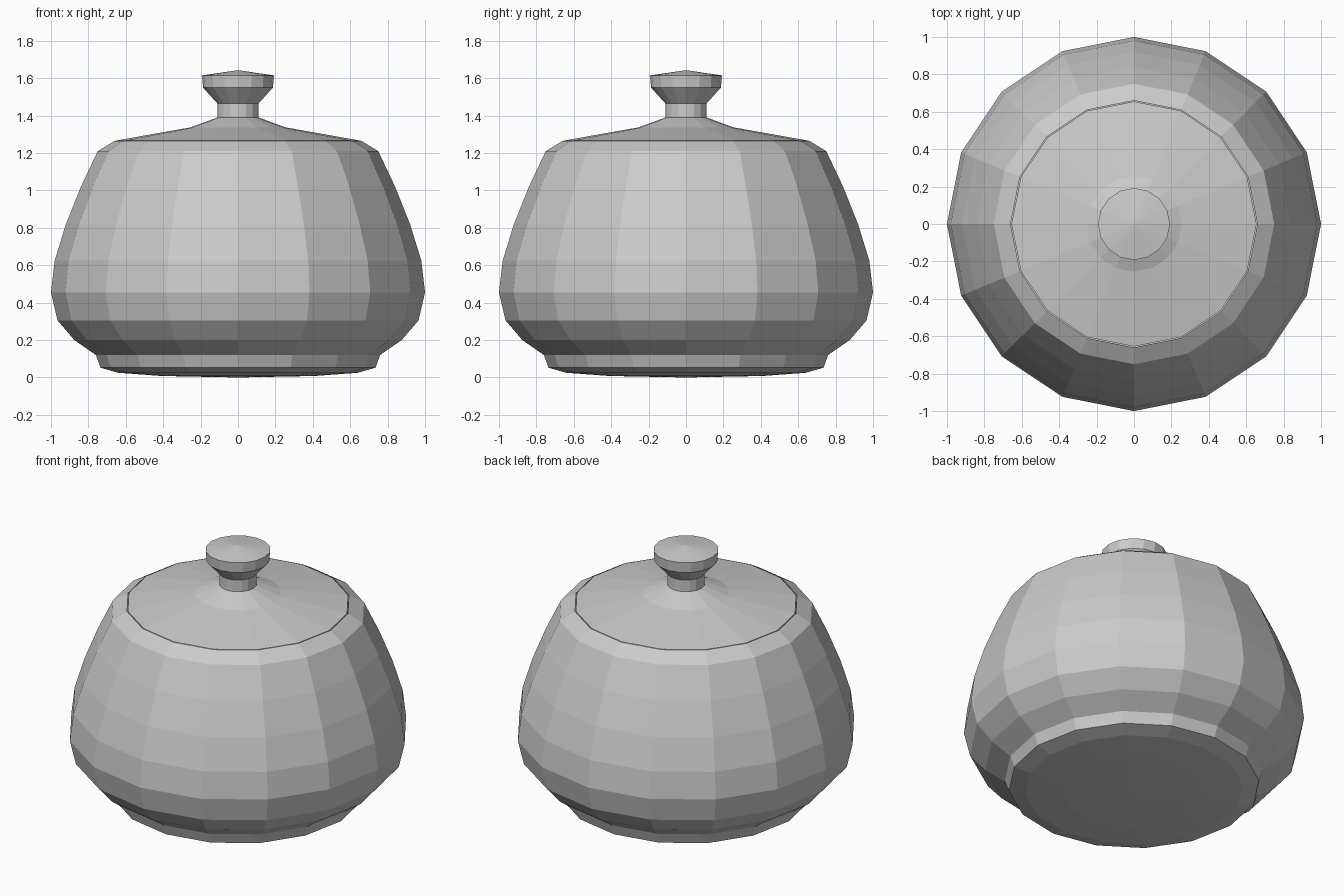
import bpy
import bmesh
from math import cos, sin, tau

if "Cube" in bpy.data.objects:
    bpy.data.objects.remove(bpy.data.objects["Cube"])

SIDES = 16


def lathe(name, profile):
    """Revolve (radius, height) points about z; radius 0 makes a pole."""
    bm = bmesh.new()
    rings = []
    for r, z in profile:
        if r == 0:
            rings.append([bm.verts.new((0, 0, z))] * SIDES)
        else:
            rings.append([bm.verts.new((r * cos(tau * i / SIDES), r * sin(tau * i / SIDES), z))
                          for i in range(SIDES)])
    for a, b in zip(rings, rings[1:]):
        for i in range(SIDES):
            j = (i + 1) % SIDES
            corners = list(dict.fromkeys((a[i], a[j], b[j], b[i])))
            bm.faces.new(corners)
    bmesh.ops.recalc_face_normals(bm, faces=bm.faces)
    mesh = bpy.data.meshes.new(name)
    bm.to_mesh(mesh)
    bm.free()
    obj = bpy.data.objects.new(name, mesh)
    bpy.context.collection.objects.link(obj)
    return obj


# Bowl: shallow domed foot, round belly, shoulder rim, then the inner wall
lathe("bowl", [
    (0, 0), (0.41, 0.008), (0.64, 0.025), (0.735, 0.052),
    (0.76, 0.12), (0.875, 0.20), (0.965, 0.305), (1.0, 0.455), (0.98, 0.625),
    (0.92, 0.82), (0.84, 1.02), (0.75, 1.21), (0.66, 1.265),
    (0.67, 1.20), (0.87, 0.80), (0.93, 0.455), (0.68, 0.15), (0, 0.08),
])

# Lid: low cone rising to the neck, closed below
lathe("lid", [
    (0, 1.25), (0.655, 1.25), (0.655, 1.266), (0.255, 1.337), (0.11, 1.39), (0, 1.39),
])

# Knob: straight stem, flared grip, slightly pointed top
lathe("lid_knob", [
    (0, 1.38), (0.11, 1.38), (0.11, 1.465), (0.187, 1.55), (0.192, 1.615), (0, 1.643),
])
